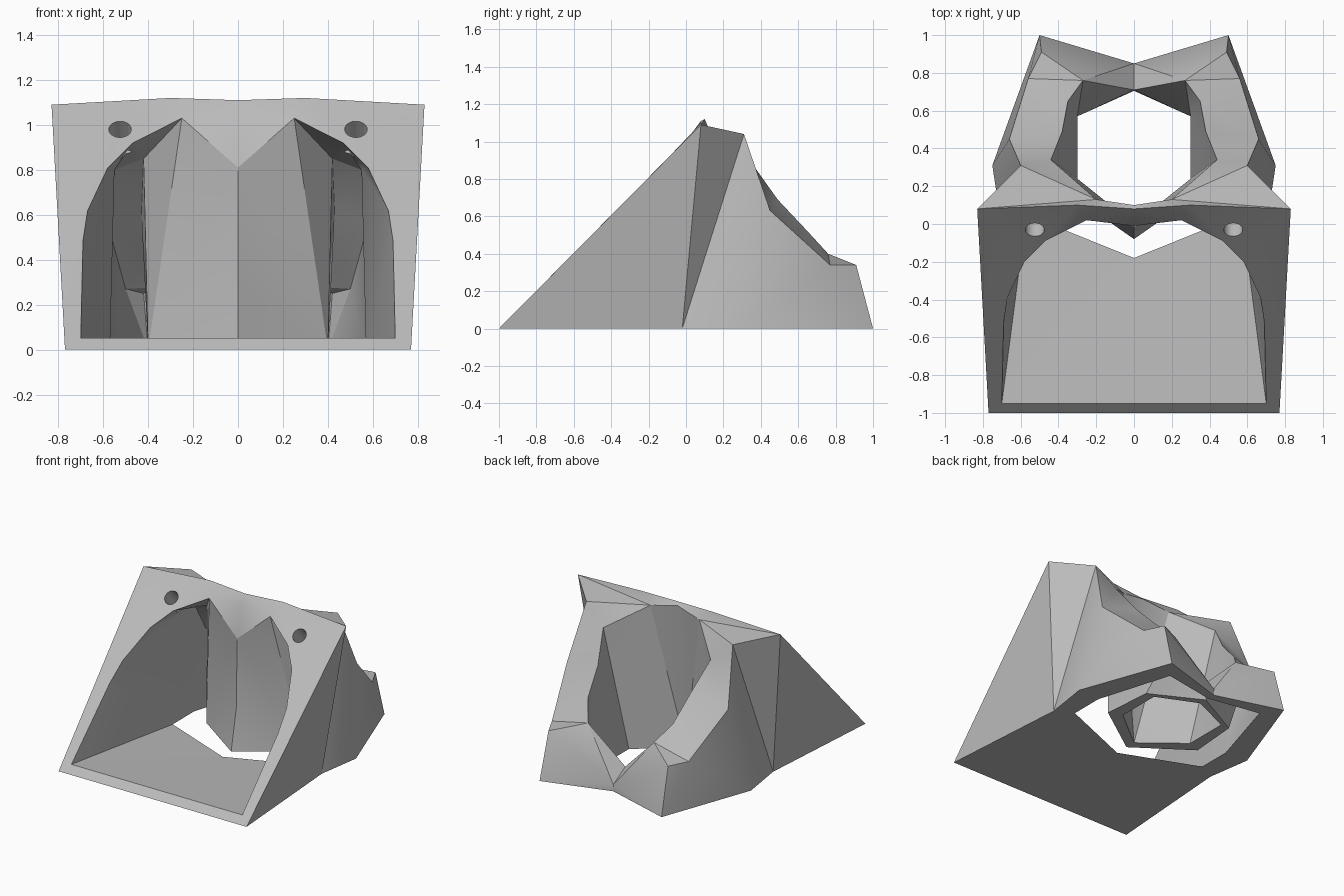
import bpy, bmesh, math
from mathutils import Matrix, Vector

if "Cube" in bpy.data.objects:
    bpy.data.objects.remove(bpy.data.objects["Cube"], do_unlink=True)

grey = bpy.data.materials.new("plain grey")
grey.use_nodes = True
colour = (0.5, 0.5, 0.5, 1)
grey.diffuse_color = colour
grey.node_tree.nodes["Principled BSDF"].inputs["Base Color"].default_value = colour


def on_slope(x, y):
    return (x, y, (y + 1) * 1.01)


# Outer footprint, one half, from front to back
front_mid, front_corner = (0, -1, 0), (.77, -1, 0)
waist, hip, heel, notch = (.70, -.02, 0), (.75, .31, 0), (.5, 1, 0), (0, .85, 0)

# Outer top edge
top_mid, top_arm, top_corner = (0, .08, 1.11), (.3, .1, 1.12), (.83, .08, 1.09)
shoulder, elbow = (.6, .31, 1.04), (.66, .45, .63)
wrist, tail, tail_mid = (.56, .77, .34), (.49, .91, .34), (0, .85, .05)

# Mouth of the funnel and its outlet
mouth = [(0, .1, 1.09), (.2, .13, 1.05), (.44, .34, .9), (.38, .49, .69),
         (.35, .65, .52), (.27, .76, .4), (0, .71, .13)]
outlet = [(0, 0, 0), (.3, .24, 0), (.3, .57, 0), (0, .705, 0)]
outlet_rim = [(0, -.08, 0), (.4, .2, 0), (.37, .57, 0), (0, .765, 0)]

# Arched opening in the sloped face
arch = [on_slope(x, y) for x, y in [(0, -.95), (.7, -.95), (.69, -.52), (.67, -.39),
                                    (.58, -.2), (.47, -.09), (.25, .02), (0, .04)]]

# Cavity between the shell and the funnel
slot = [(0, -.18, 0), (.57, .05, 0), (.57, .3, 0), (.4, .86, 0), (0, .79, 0)]
vault_out = [(.55, .28, .8), (.58, .45, .56), (.5, .76, .27), (.42, .84, .25), (0, .785, .03)]
vault_in = [(.42, .24, .85), (.43, .5, .6), (.4, .66, .42), (.33, .79, .28), (0, .775, .03)]
nose_top, nose_low = (0, -.01, .81), (0, -.02, .3)

bm = bmesh.new()


def strip(a, b):
    """Bridge two paths on both halves; repeated points give triangles."""
    for side in (1, -1):
        for i in range(len(a) - 1):
            ring = []
            for p in (a[i], a[i + 1], b[i + 1], b[i]):
                if p not in ring:
                    ring.append(p)
            verts = [bm.verts.new((side * x, y, z)) for x, y, z in ring]
            bm.faces.new(verts if side > 0 else verts[::-1])


h, v, w, o, b = slot, vault_out, vault_in, outlet_rim, outlet

# Sloped front face around the arch
strip([front_mid, front_corner, front_corner, top_corner, top_corner, top_corner, top_arm, top_mid], arch)
# Outer walls
strip([front_corner, waist, hip, hip, heel, heel, notch],
      [top_corner, top_corner, shoulder, elbow, wrist, tail, tail_mid])
# Roof from the outer edge to the funnel mouth
strip([top_mid, top_arm, top_corner, shoulder, elbow, wrist, tail, tail_mid],
      mouth[:2] + mouth[1:])
# Funnel inside, outlet ring, funnel outside
strip(mouth, [b[0], b[1], b[1], b[2], b[2], b[2], b[3]])
strip(b, o)
strip([nose_low, nose_top, arch[6]] + w,
      [nose_low, o[1], o[1], o[1], o[2], o[2], o[2], o[3]])
strip([nose_low, nose_low], o[:2])
strip([arch[7], arch[6]], [nose_top, nose_top])
# Cavity vault and walls
strip([arch[6], arch[5]] + v, [arch[6], w[0]] + w)
strip(arch[1:6], [h[1], h[1], v[0], v[0], v[0]])
strip([h[1], h[2], h[2], h[3], h[3], h[4]], [v[0]] + v)
# Floor and underside
strip(arch[:2], h[:2])
strip([front_mid, front_corner, waist, hip, heel, notch], [h[0], h[1]] + h[1:])

bmesh.ops.remove_doubles(bm, verts=bm.verts, dist=.0005)
bmesh.ops.triangulate(bm, faces=[f for f in bm.faces if len(f.verts) > 3])
bmesh.ops.recalc_face_normals(bm, faces=bm.faces)


def make_object(name, bm):
    mesh = bpy.data.meshes.new(name)
    bm.to_mesh(mesh)
    bm.free()
    mesh.materials.append(grey)
    obj = bpy.data.objects.new(name, mesh)
    bpy.context.collection.objects.link(obj)
    return obj


duct = make_object("duct_body", bm)
bpy.context.view_layer.objects.active = duct
duct.select_set(True)
bpy.ops.object.shade_smooth_by_angle(angle=math.radians(25))

# Screw holes square to the sloped face
bm = bmesh.new()
for side in (1, -1):
    place = Matrix.Translation(Vector((side * .525, -.03, .98))) @ Matrix.Rotation(math.radians(45), 4, 'X')
    bmesh.ops.create_cone(bm, cap_ends=True, segments=24, radius1=.05, radius2=.05, depth=.28, matrix=place)
cutter = make_object("screw_hole_cutter", bm)
cutter.hide_render = True
cutter.hide_viewport = True
cut = duct.modifiers.new("screw_holes", 'BOOLEAN')
cut.object = cutter
cut.operation = 'DIFFERENCE'
cut.solver = 'EXACT'
